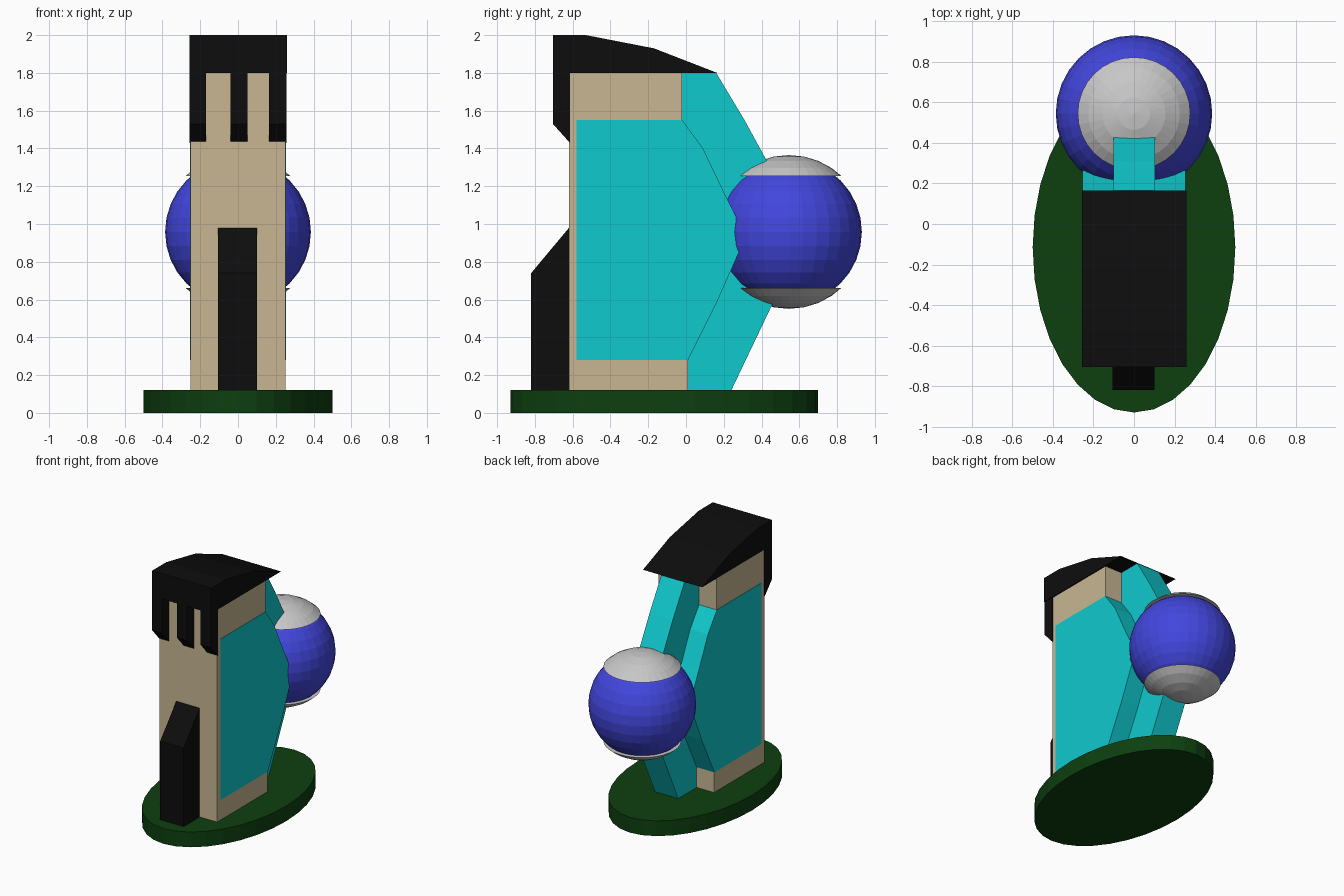
import bpy, bmesh, math
from mathutils import Vector, Matrix

if "Cube" in bpy.data.objects:
    bpy.data.objects.remove(bpy.data.objects["Cube"])


def material(name, rgb):
    m = bpy.data.materials.new(name)
    m.diffuse_color = (*rgb, 1)
    m.use_nodes = True
    m.node_tree.nodes["Principled BSDF"].inputs["Base Color"].default_value = m.diffuse_color
    return m


BLACK = material("black", (0.004, 0.004, 0.004))
TAN = material("tan", (0.58, 0.47, 0.29))
CYAN = material("cyan", (0.005, 0.59, 0.62))
BLUE = material("blue", (0.055, 0.062, 0.73))
GREY = material("light grey", (0.57, 0.57, 0.57))
GREEN = material("dark green", (0.004, 0.05, 0.005))


def finish(name, bm, mat):
    bmesh.ops.recalc_face_normals(bm, faces=bm.faces)
    me = bpy.data.meshes.new(name)
    bm.to_mesh(me)
    bm.free()
    me.materials.append(mat)
    ob = bpy.data.objects.new(name, me)
    bpy.context.collection.objects.link(ob)
    return ob


def slab(name, profile, x0, x1, mat):
    """Extrude a (y, z) side profile from x0 to x1."""
    bm = bmesh.new()
    face = bm.faces.new([bm.verts.new((x0, y, z)) for y, z in profile])
    new = bmesh.ops.extrude_face_region(bm, geom=[face])["geom"]
    bmesh.ops.translate(bm, vec=(x1 - x0, 0, 0),
                        verts=[v for v in new if isinstance(v, bmesh.types.BMVert)])
    return finish(name, bm, mat)


# oval base
bm = bmesh.new()
bmesh.ops.create_cone(bm, cap_ends=True, segments=32, radius1=1, radius2=1, depth=0.12,
                      matrix=Matrix.Translation((0, -0.115, 0.06)) @ Matrix.Diagonal((0.5, 0.815, 1, 1)))
finish("oval_base", bm, GREEN)

# tan core
slab("core", [(-0.62, 0.12), (0.01, 0.12), (0.01, 0.28), (-0.02, 1.55), (-0.02, 1.8), (-0.62, 1.8)],
     -0.252, 0.252, TAN)

# cyan side body with bulging back
slab("side_body", [(-0.58, 0.28), (0.01, 0.28), (0.17, 0.6), (0.28, 0.85), (0.265, 1.04),
                   (0.2, 1.17), (0.09, 1.4), (-0.02, 1.55), (-0.58, 1.55)], -0.255, 0.255, CYAN)

# cyan centre rib running into the ball
slab("back_rib", [(-0.1, 0.12), (0.24, 0.12), (0.45, 0.56), (0.52, 0.72), (0.55, 0.9), (0.52, 1.13),
                  (0.43, 1.33), (0.31, 1.55), (0.16, 1.8), (-0.1, 1.8)], -0.1, 0.103, CYAN)

# black roof and the three strips hanging in front
slab("roof", [(-0.705, 1.8), (0.165, 1.8), (-0.17, 1.93), (-0.53, 2.0), (-0.705, 2.0)],
     -0.256, 0.26, BLACK)
for i, (x0, x1) in enumerate([(-0.256, -0.17), (-0.04, 0.05), (0.165, 0.256)]):
    slab(f"front_strip_{i + 1}", [(-0.705, 1.53), (-0.615, 1.43), (-0.615, 1.8), (-0.705, 1.8)],
         x0, x1, BLACK)

# black block on the lower front
slab("front_block", [(-0.82, 0.12), (-0.615, 0.12), (-0.615, 0.985), (-0.82, 0.74)], -0.105, 0.1, BLACK)

# blue ball
CENTRE = Vector((0, 0.545, 0.958))
bm = bmesh.new()
bmesh.ops.create_uvsphere(bm, u_segments=32, v_segments=16, radius=0.386,
                          matrix=Matrix.Translation(CENTRE))
finish("ball", bm, BLUE)

# grey caps cut from a slightly larger sphere
for side, name in ((1, "top_cap"), (-1, "bottom_cap")):
    bm = bmesh.new()
    bmesh.ops.create_uvsphere(bm, u_segments=32, v_segments=16, radius=0.407,
                              matrix=Matrix.Translation(CENTRE))
    cut = bmesh.ops.bisect_plane(bm, geom=bm.verts[:] + bm.edges[:] + bm.faces[:],
                                 plane_co=CENTRE + Vector((0, 0, side * 0.296)),
                                 plane_no=(0, 0, side), clear_inner=True)
    bmesh.ops.holes_fill(bm, edges=[e for e in bm.edges if e.is_boundary], sides=0)
    finish(name, bm, GREY)
